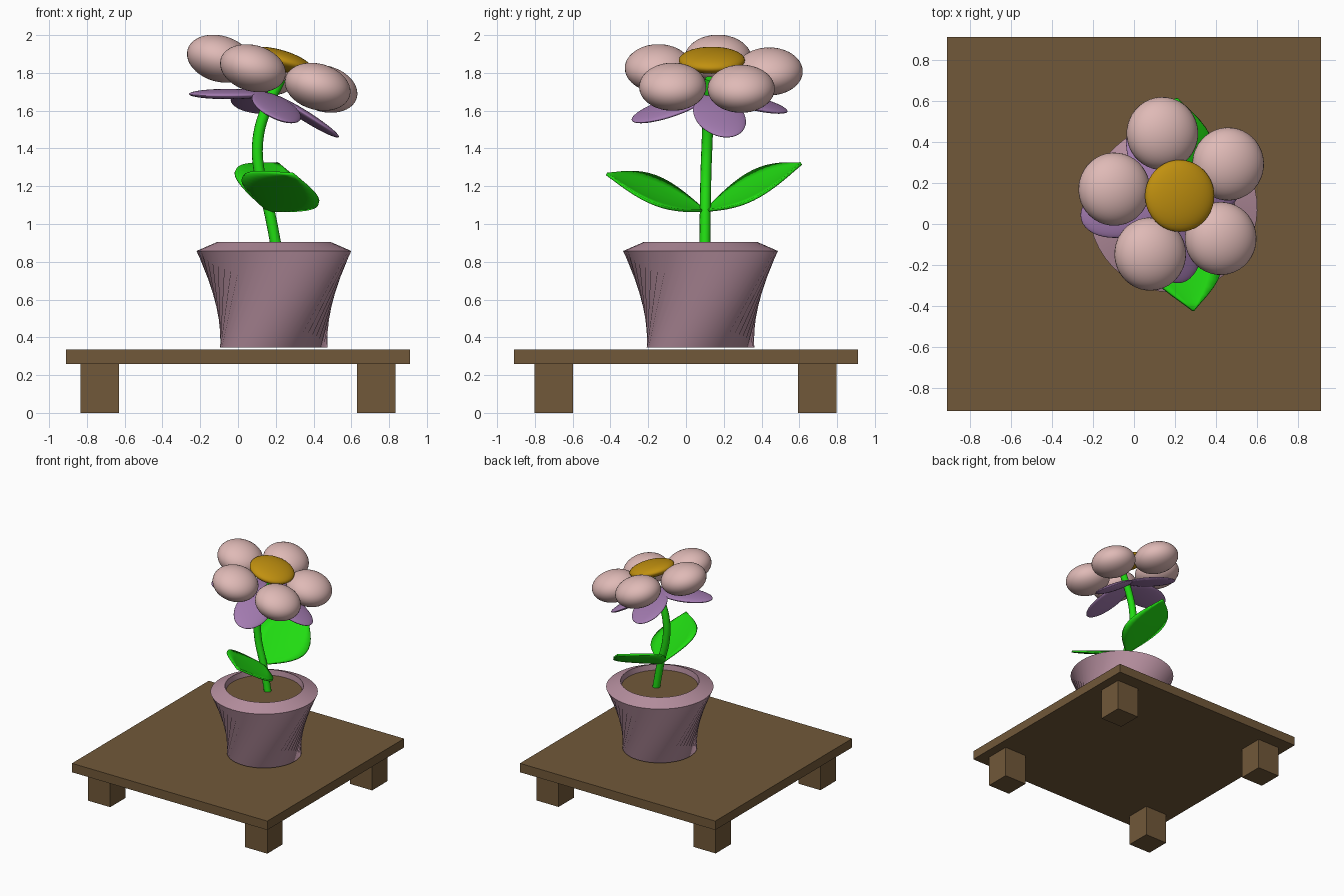
import bpy, bmesh, math
from mathutils import Matrix, Vector

if "Cube" in bpy.data.objects:
    bpy.data.objects.remove(bpy.data.objects["Cube"])


def material(name, rgb):
    m = bpy.data.materials.new(name)
    m.diffuse_color = (*rgb, 1)
    m.use_nodes = True
    m.node_tree.nodes["Principled BSDF"].inputs["Base Color"].default_value = m.diffuse_color
    return m


WOOD = material("brown wood", (0.165, 0.098, 0.041))
POT = material("dusty pink clay", (0.46, 0.27, 0.34))
GREEN = material("leaf green", (0.015, 0.72, 0.006))
PETAL = material("pale pink", (0.74, 0.49, 0.47))
SEPAL = material("soft purple", (0.37, 0.20, 0.44))
GOLD = material("golden yellow", (0.53, 0.28, 0.005))


def finish(name, mat, smooth=None):
    o = bpy.context.object
    o.name = name
    o.data.materials.append(mat)
    if smooth:
        bpy.ops.object.shade_smooth_by_angle(angle=math.radians(smooth))
    return o


def box(name, lo, hi, mat):
    lo, hi = Vector(lo), Vector(hi)
    bpy.ops.mesh.primitive_cube_add(size=1, location=(lo + hi) / 2)
    bpy.context.object.scale = hi - lo
    finish(name, mat)


def ellipsoid(name, frame, radii, mat):
    bpy.ops.mesh.primitive_uv_sphere_add(segments=40, ring_count=20, radius=1)
    o = finish(name, mat, 60)
    o.matrix_world = frame @ Matrix.Diagonal((*radii, 1))


def mesh_object(name, bm, mat, smooth):
    bmesh.ops.recalc_face_normals(bm, faces=bm.faces)
    me = bpy.data.meshes.new(name)
    bm.to_mesh(me)
    bm.free()
    o = bpy.data.objects.new(name, me)
    bpy.context.collection.objects.link(o)
    bpy.ops.object.select_all(action='DESELECT')
    bpy.context.view_layer.objects.active = o
    o.select_set(True)
    return finish(name, mat, smooth)


# Low table
box("table_top", (-0.91, -0.91, 0.26), (0.91, 0.91, 0.335), WOOD)
for sx, x in (("left", -0.732), ("right", 0.732)):
    for sy, y in (("front", -0.70), ("back", 0.695)):
        box(f"table_leg_{sy}_{sx}", (x - 0.103, y - 0.103, 0),
            (x + 0.103, y + 0.103, 0.26), WOOD)

# Twisted pot: rings of (radius, height, twist in degrees)
PX, PY, N = 0.19, 0.077, 48
bm = bmesh.new()
rings = []
for r, z, twist in ((0.285, 0.345, 0), (0.41, 0.857, 51), (0.30, 0.905, 51), (0.29, 0.83, 51)):
    rings.append([bm.verts.new((PX + r * math.cos(a), PY + r * math.sin(a), z))
                  for a in (math.tau * i / N + math.radians(twist) for i in range(N))])
for a, b in zip(rings, rings[1:]):
    for i in range(N):
        j = (i + 1) % N
        bm.faces.new((a[i], a[j], b[j], b[i]))
bm.faces.new(rings[0])
bm.faces.new(rings[-1])
mesh_object("pot", bm, POT, 30)

# Soil
bpy.ops.mesh.primitive_cylinder_add(vertices=N, radius=0.292, depth=0.02, location=(PX, PY, 0.85))
finish("soil", WOOD, 30)

# Curved stem
cu = bpy.data.curves.new("stem", 'CURVE')
cu.dimensions = '3D'
cu.bevel_depth = 0.029
cu.bevel_resolution = 4
cu.use_fill_caps = True
path = [(0.21, 0.10, 0.84), (0.165, 0.102, 1.07), (0.112, 0.106, 1.28),
        (0.105, 0.112, 1.44), (0.145, 0.118, 1.60), (0.225, 0.13, 1.77)]
sp = cu.splines.new('BEZIER')
sp.bezier_points.add(len(path) - 1)
for p, co in zip(sp.bezier_points, path):
    p.co = co
    p.handle_left_type = p.handle_right_type = 'AUTO'
stem = bpy.data.objects.new("stem", cu)
bpy.context.collection.objects.link(stem)
cu.materials.append(GREEN)


# Leaves: pointed sheets whose +x edge hangs lower
def leaf(name, base, tip):
    base, tip = Vector(base), Vector(tip)
    cross = Vector((0.2, 0, -0.075))
    bm = bmesh.new()
    n, m = 14, 6
    rows = []
    for i in range(n + 1):
        t = i / n
        w = max(math.sin(math.pi * t), 0.02)
        mid = base.lerp(tip, t)
        rows.append([bm.verts.new(mid + cross * w * s + Vector((0, 0, 0.02 * w * s * s - 0.01 * w)))
                     for s in (2 * k / m - 1 for k in range(m + 1))])
    for a, b in zip(rows, rows[1:]):
        for k in range(m):
            bm.faces.new((a[k], a[k + 1], b[k + 1], b[k]))
    o = mesh_object(name, bm, GREEN, 40)
    s = o.modifiers.new("thickness", 'SOLIDIFY')
    s.thickness = 0.014
    s.offset = 0


leaf("front_leaf", (0.16, 0.10, 1.07), (0.29, -0.42, 1.265))
leaf("back_leaf", (0.16, 0.10, 1.07), (0.21, 0.61, 1.32))

# Flower head, tilted towards +x
TILT = Matrix.Rotation(math.radians(16), 4, 'Y')
HEAD = Matrix.Translation((0.20, 0.137, 1.79)) @ TILT


def turn(deg):
    return Matrix.Rotation(math.radians(deg), 4, 'Z')


ellipsoid("flower_centre", HEAD @ Matrix.Translation((0, 0, 0.08)), (0.175, 0.175, 0.055), GOLD)
for i in range(5):
    ellipsoid(f"petal_{i + 1}", HEAD @ turn(30 + 72 * i) @ Matrix.Translation((0.31, 0, 0)),
              (0.178, 0.178, 0.122), PETAL)

# Four drooping sepals beneath
CALYX = Matrix.Translation((0.17, 0.125, 1.69)) @ TILT
for i in range(4):
    ellipsoid(f"sepal_{i + 1}", CALYX @ turn(14 + 90 * i) @ TILT @ Matrix.Translation((0.225, 0, 0)),
              (0.215, 0.135, 0.026), SEPAL)
